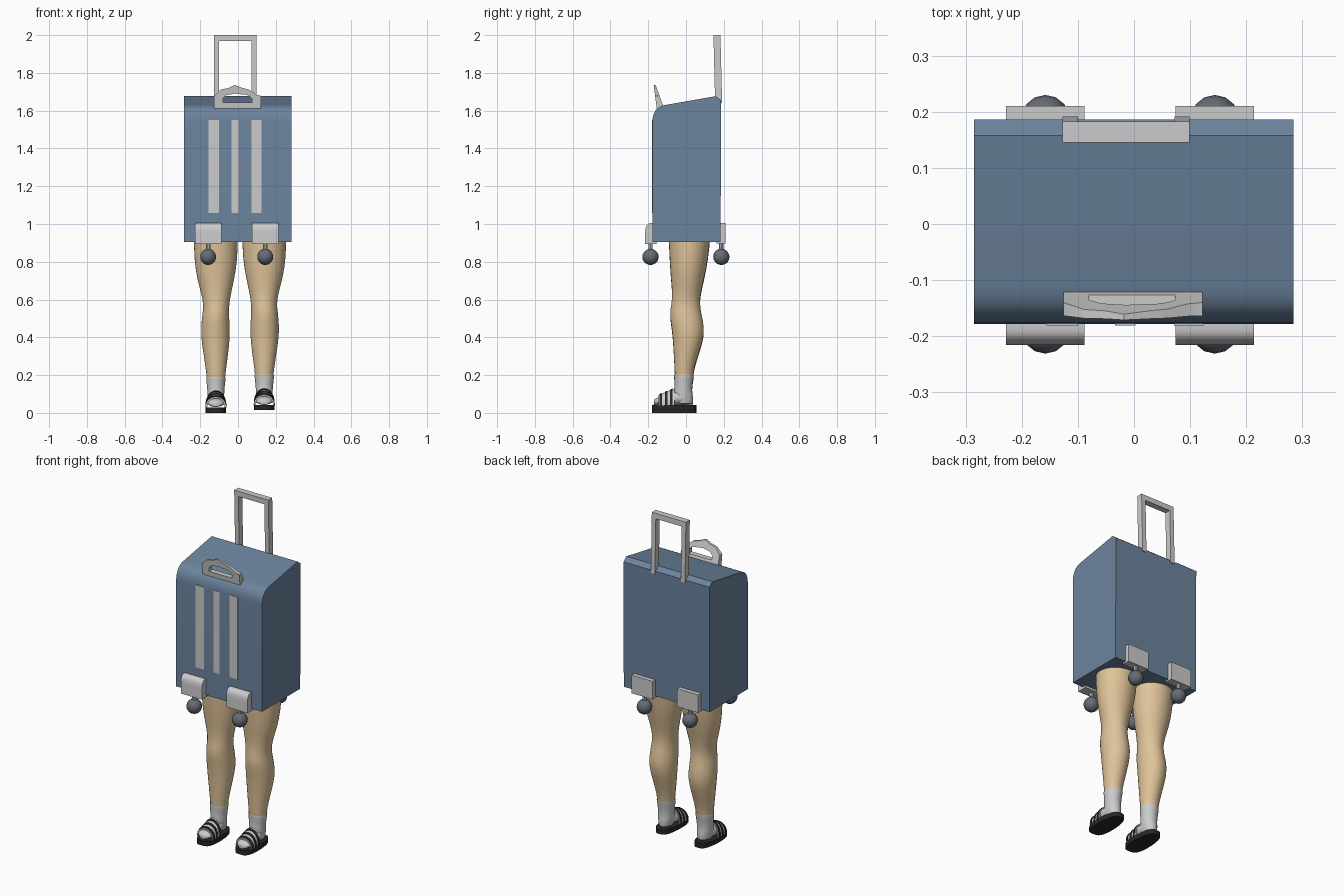
import bpy, bmesh, math
from mathutils import Vector

if "Cube" in bpy.data.objects:
    bpy.data.objects.remove(bpy.data.objects["Cube"])


def material(name, rgb):
    m = bpy.data.materials.new(name)
    m.diffuse_color = (*rgb, 1)
    m.use_nodes = True
    m.node_tree.nodes["Principled BSDF"].inputs["Base Color"].default_value = m.diffuse_color
    return m


BLUE = material("case_blue", (0.15, 0.23, 0.34))
SKIN = material("skin", (0.74, 0.55, 0.32))
SOCK = material("sock_white", (0.62, 0.62, 0.64))
BLACK = material("rubber_black", (0.02, 0.02, 0.022))
WHEEL = material("wheel_dark", (0.13, 0.15, 0.18))


def finish(bm, name, mat=None, subsurf=0):
    bmesh.ops.recalc_face_normals(bm, faces=bm.faces[:])
    mesh = bpy.data.meshes.new(name)
    bm.to_mesh(mesh)
    bm.free()
    ob = bpy.data.objects.new(name, mesh)
    bpy.context.collection.objects.link(ob)
    if mat:
        mesh.materials.append(mat)
    if subsurf:
        ob.modifiers.new("smooth", 'SUBSURF').levels = subsurf
        ob.modifiers["smooth"].render_levels = subsurf
    bpy.ops.object.select_all(action='DESELECT')
    ob.select_set(True)
    bpy.context.view_layer.objects.active = ob
    if subsurf:
        bpy.ops.object.shade_smooth()
    else:
        bpy.ops.object.shade_smooth_by_angle(angle=math.radians(35))
    return ob


def bridge(name, loops, mat=None, caps=True, closed=False, subsurf=0):
    """Skin a list of equal-length vertex loops."""
    bm = bmesh.new()
    rows = [[bm.verts.new(p) for p in loop] for loop in loops]
    n = len(rows[0])
    pairs = list(zip(rows, rows[1:])) + ([(rows[-1], rows[0])] if closed else [])
    for a, b in pairs:
        for i in range(n):
            j = (i + 1) % n
            bm.faces.new((a[i], a[j], b[j], b[i]))
    if caps and not closed:
        bm.faces.new(rows[0])
        bm.faces.new(rows[-1])
    return finish(bm, name, mat, subsurf)


def side_prism(name, profile, x0, x1, mat=None):
    return bridge(name, [[(x, y, z) for y, z in profile] for x in (x0, x1)], mat)


def box(name, x0, x1, y0, y1, z0, z1, mat=None):
    return side_prism(name, [(y0, z0), (y1, z0), (y1, z1), (y0, z1)], x0, x1, mat)


def curve(p, c, q, n=8):
    p, c, q = Vector(p), Vector(c), Vector(q)
    return [tuple(p * (1 - t) ** 2 + c * 2 * t * (1 - t) + q * t * t)
            for t in (i / n for i in range(n + 1))]


def ellipse(n=20):
    return [(math.cos(2 * math.pi * i / n), math.sin(2 * math.pi * i / n)) for i in range(n)]


# Suitcase shell with rounded front shoulder and sloping lid
shell = [(-0.178, 0.906), (0.183, 0.906), (0.186, 1.655), (0.158, 1.677)]
shell += curve((-0.11, 1.63), (-0.176, 1.62), (-0.178, 1.54))
side_prism("suitcase_body", shell, -0.285, 0.284, BLUE)

# Front ribs
for i, (x0, x1) in enumerate([(-0.156, -0.1), (-0.034, 0.003), (0.071, 0.124)]):
    box(f"front_rib_{i}", x0, x1, -0.181, -0.17, 1.057, 1.55)

# Telescopic pull handle, leaning slightly forward
L, R, T, B, W = -0.127, 0.099, 2.0, 1.64, 0.027
frame = [(L, B), (L, T), (R, T), (R, B), (R - W, B), (R - W, T - 0.032),
         (L + W, T - 0.032), (L + W, B)]
bridge("pull_handle", [[(x, y - 0.025 * (z - 1.65), z) for x, z in frame]
                       for y in (0.154, 0.191)])

# Carry handle: a finger-grip ring leaning over the front
outer = [(-.126, 1.612), (-.126, 1.678), (-.09, 1.712), (-.05, 1.72), (-.018, 1.736),
         (.025, 1.72), (.06, 1.71), (.095, 1.685), (.122, 1.678), (.122, 1.612)]
inner = [(-.08, 1.642), (-.08, 1.665), (-.06, 1.682), (-.04, 1.686), (-.015, 1.69),
         (.02, 1.686), (.045, 1.684), (.062, 1.676), (.073, 1.665), (.073, 1.642)]


def grip(loop, y, slope):
    return [(x, y - slope * (z - 1.62), z) for x, z in loop]


bridge("carry_handle", [grip(outer, -.156, .13), grip(inner, -.156, .13),
                        grip(inner, -.119, .36), grip(outer, -.119, .36)], closed=True)

# Corner brackets, stems and ball wheels
front_bracket = [(-0.155, 0.893), (-0.155, 1.004), (-0.18, 1.004)]
front_bracket += curve((-0.19, 1.004), (-0.216, 1.0), (-0.216, 0.955), 6) + [(-0.216, 0.893)]
for side, cx in (("left", -0.158), ("right", 0.144)):
    side_prism(f"front_bracket_{side}", front_bracket, cx - 0.07, cx + 0.07)
    box(f"back_bracket_{side}", cx - 0.07, cx + 0.07, 0.162, 0.21, 0.896, 1.004)
    for end, cy in (("front", -0.188), ("back", 0.187)):
        bridge(f"{end}_wheel_stem_{side}",
               [[(cx + 0.012 * u, cy + 0.012 * v, z) for u, v in ellipse(10)]
                for z in (0.85, 0.9)])
        bm = bmesh.new()
        bmesh.ops.create_uvsphere(bm, u_segments=14, v_segments=10, radius=0.043)
        bmesh.ops.translate(bm, verts=bm.verts[:], vec=(cx, cy, 0.826))
        finish(bm, f"{end}_wheel_{side}", WHEEL)

# Limb rings: height, inner reach, outer reach, front y, back y
LEG = [(0.92, .118, .118, -.093, .13), (0.8, .115, .116, -.088, .118),
       (0.7, .098, .1, -.081, .098), (0.62, .079, .076, -.073, .078),
       (0.56, .07, .066, -.077, .074), (0.51, .07, .074, -.089, .082),
       (0.43, .076, .081, -.075, .1), (0.36, .072, .075, -.069, .088),
       (0.28, .062, .062, -.064, .06), (0.21, .052, .052, -.061, .041),
       (0.165, .048, .047, -.058, .036)]
ANKLE = [(0.186, .052, .051, -.063, .042), (0.18, .053, .053, -.064, .042),
         (0.13, .046, .047, -.06, .033), (0.095, .045, .045, -.065, .033),
         (0.06, .043, .043, -.07, .04), (0.035, .036, .036, -.06, .036)]
# Foot rings: y, half width, top height
FOOT = [(0.03, .03, .07), (0.0, .042, .1), (-.05, .045, .105), (-.09, .049, .088),
        (-.125, .05, .074), (-.15, .043, .066), (-.166, .026, .058), (-.171, .008, .05)]


def limb(name, rings, cx, s, dz, mat):
    loops = []
    for z, ins, outs, y0, y1 in rings:
        loops.append([(cx + s * u * (outs if u > 0 else ins),
                       (y0 + y1) / 2 + v * (y1 - y0) / 2, z + dz) for u, v in ellipse()])
    bridge(name, loops, mat, caps=False, subsurf=1)


for side, s, dz in (("left", -1, 0.005), ("right", 1, 0.016)):
    cx = 0.011 + s * 0.128
    limb(f"leg_{side}", LEG, cx, s, dz, SKIN)
    limb(f"sock_ankle_{side}", ANKLE, cx, s, dz, SOCK)
    bridge(f"sock_foot_{side}",
           [[(cx + u * w, y, dz + (0.026 + top) / 2 + v * (top - 0.026) / 2)
             for u, v in ellipse(16)] for y, w, top in FOOT], SOCK, subsurf=1)
    # Sandal sole: rounded slab, a little wider at the toes
    sole = []
    for u, v in ellipse(32):
        k = math.copysign(abs(v) ** 0.9, v)
        w = 0.054 - 0.005 * k
        sole.append((cx + w * math.copysign(abs(u) ** 0.6, u), -0.063 + 0.118 * k))
    z0 = 0.0 if s < 0 else 0.014
    bridge(f"sandal_sole_{side}", [[(x, y, z) for x, y in sole] for z in (z0, z0 + 0.028)],
           BLACK)

    # Sandal strap arching over the foot, with three raised bands
    def strap(name, y0, y1, grow, mat):
        loops = []
        for i in range(15):
            a = math.pi * i / 14
            loop = []
            for y, g in ((y0, grow), (y1, grow), (y1, -0.004), (y0, -0.004)):
                h = 0.058 + 0.42 * (y + 0.13)
                loop.append((cx + (0.05 + g) * math.cos(a), y,
                             dz + 0.024 + (h + g) * math.sin(a) ** 0.8))
            loops.append(loop)
        bridge(name, loops, mat)

    strap(f"sandal_strap_{side}", -0.145, -0.062, 0.003, SOCK)
    for i in range(3):
        y = -0.14 + 0.028 * i
        strap(f"sandal_band_{i}_{side}", y, y + 0.013, 0.006, BLACK)
